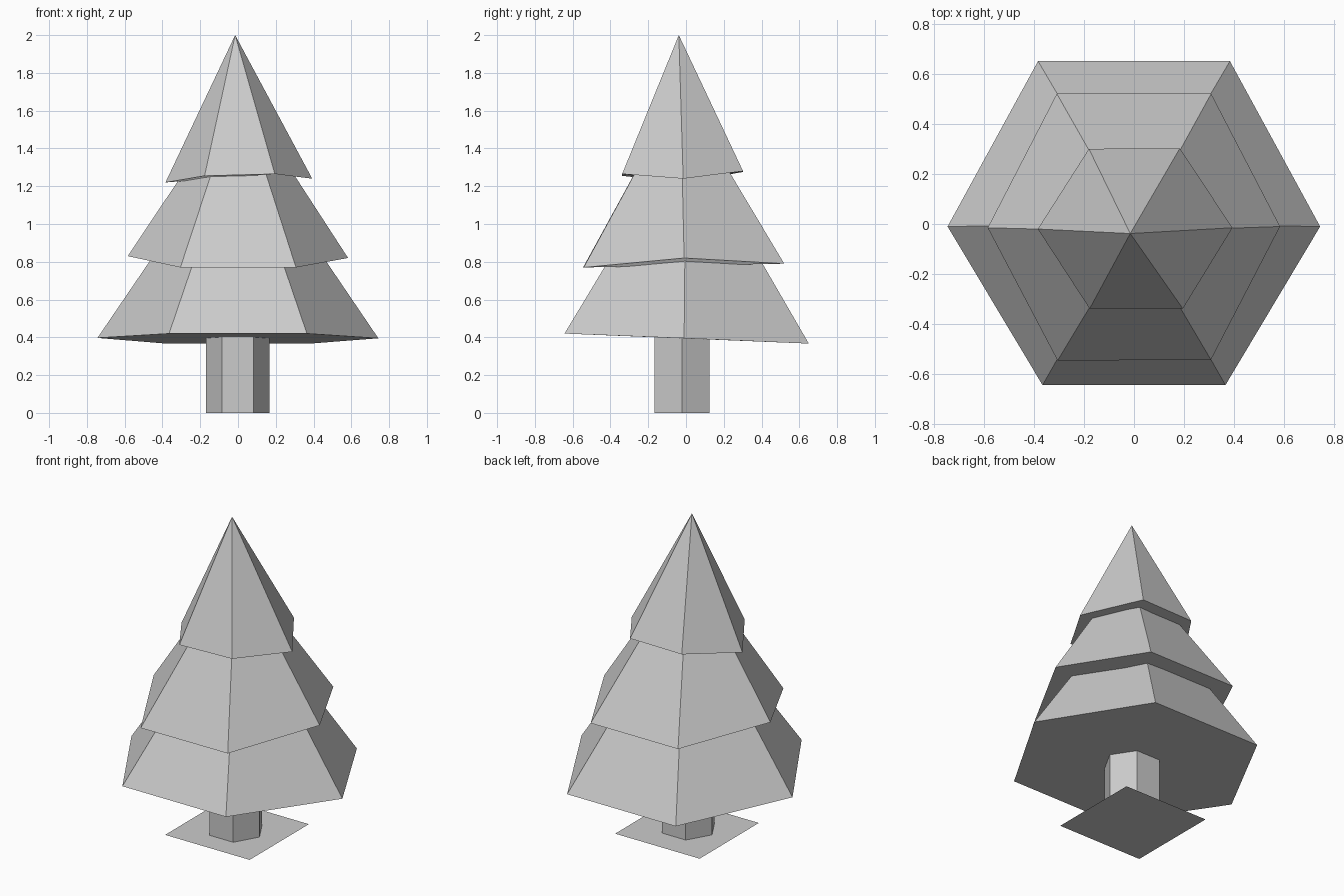
import bpy
import bmesh
from math import cos, sin, pi

cube = bpy.data.objects.get("Cube")
if cube:
    bpy.data.objects.remove(cube, do_unlink=True)

grey = bpy.data.materials.new("plain_grey")
grey.use_nodes = True
grey.diffuse_color = (0.6, 0.6, 0.6, 1)
grey.node_tree.nodes["Principled BSDF"].inputs["Base Color"].default_value = (0.6, 0.6, 0.6, 1)


def finish(name, bm):
    bmesh.ops.recalc_face_normals(bm, faces=bm.faces)
    mesh = bpy.data.meshes.new(name)
    bm.to_mesh(mesh)
    bm.free()
    mesh.materials.append(grey)
    obj = bpy.data.objects.new(name, mesh)
    bpy.context.collection.objects.link(obj)
    return obj


def tier(name, rim, apex):
    """Six-sided, slightly crooked cone with a closed underside."""
    bm = bmesh.new()
    ring = [bm.verts.new(p) for p in rim]
    tip = bm.verts.new(apex)
    bm.faces.new(ring)
    for i, v in enumerate(ring):
        bm.faces.new((v, ring[(i + 1) % len(ring)], tip))
    return finish(name, bm)


# Foliage: three stacked tiers, rims listed anticlockwise from front right
tier("lower_foliage",
     [(-.365, -.643, .42), (.365, -.643, .42), (.743, -.01, .395),
      (.383, .65, .367), (-.383, .65, .367), (-.744, -.01, .397)],
     (0, 0, 1.49))
tier("middle_foliage",
     [(-.305, -.545, .77), (.307, -.542, .77), (.583, -.01, .82),
      (.308, .52, .79), (-.308, .52, .79), (-.584, -.015, .83)],
     (.005, -.03, 1.71))
tier("upper_foliage",
     [(-.177, -.338, 1.255), (.195, -.338, 1.265), (.393, -.015, 1.24),
      (.183, .302, 1.28), (-.18, .3, 1.275), (-.384, -.02, 1.22)],
     (-.015, -.038, 2))

# Trunk: hexagonal prism that ends inside the lowest tier
bm = bmesh.new()
rings = [[bm.verts.new((.168 * cos(i * pi / 3) - .002, .168 * sin(i * pi / 3) - .02, z))
          for i in range(6)] for z in (0, .5)]
for i in range(6):
    j = (i + 1) % 6
    bm.faces.new((rings[0][i], rings[0][j], rings[1][j], rings[1][i]))
for ring in rings:
    bm.faces.new(ring)
finish("trunk", bm)

# Flat square base
bm = bmesh.new()
bmesh.ops.create_grid(bm, x_segments=1, y_segments=1, size=.298)
base = finish("ground_plate", bm)
base.location = (0, -.01, 0)
